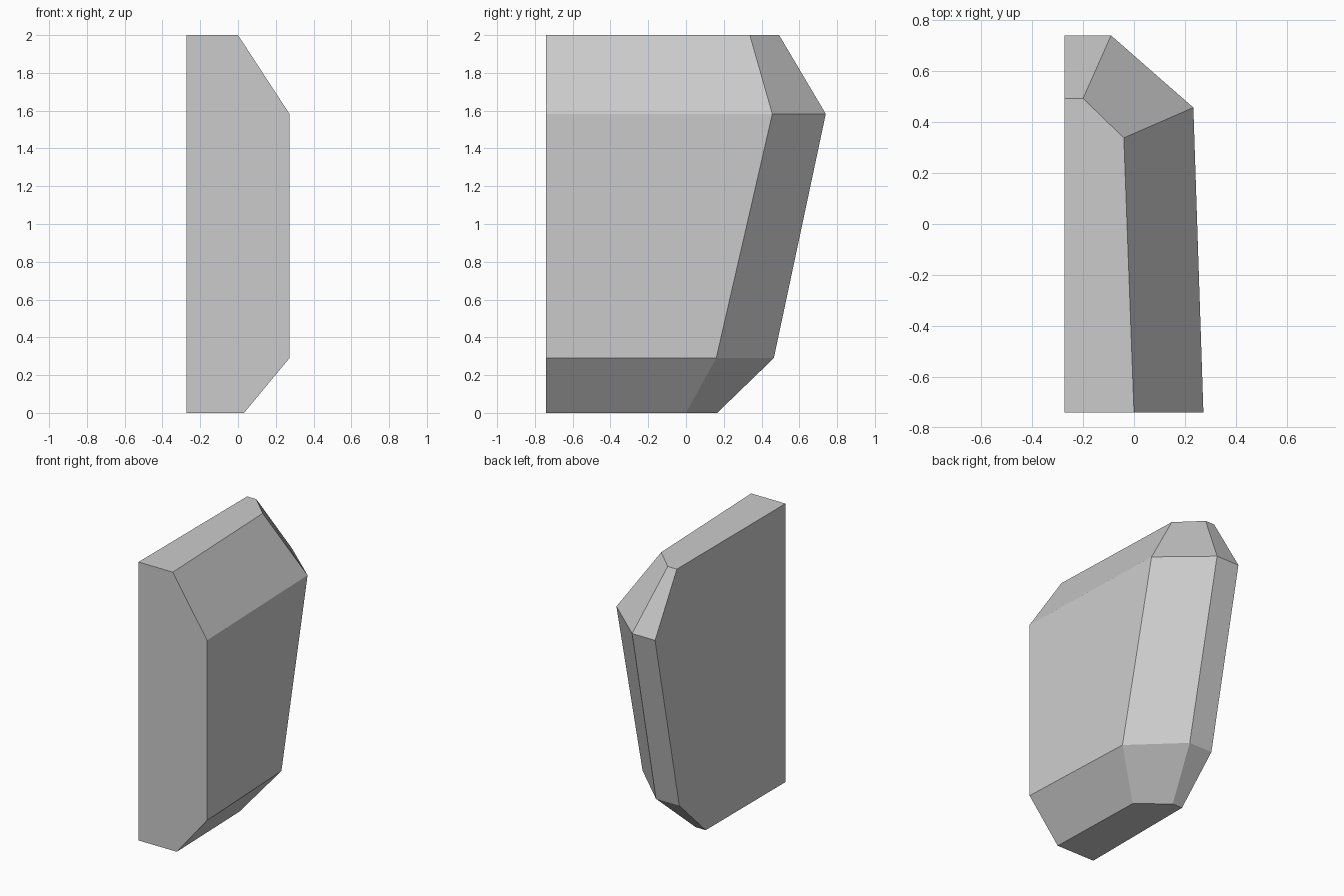
import bpy
import bmesh

if "Cube" in bpy.data.objects:
    bpy.data.objects.remove(bpy.data.objects["Cube"])

stone = bpy.data.materials.new("light_grey_stone")
stone.diffuse_color = (0.6, 0.6, 0.6, 1.0)
stone.use_nodes = True
stone.node_tree.nodes["Principled BSDF"].inputs["Base Color"].default_value = stone.diffuse_color

LEFT, FRONT = -0.2725, -0.74

# Each level: height, front right x, back right corner, back chamfer corner
levels = [
    (0.00, 0.032, (0.011, 0.0), (-0.193, 0.165)),
    (0.29, 0.2725, (0.233, 0.16), (-0.087, 0.465)),
    (1.583, 0.2725, (0.233, 0.457), (-0.09, 0.74)),
    (2.00, 0.0, (-0.04, 0.338), (-0.20, 0.493)),
]

# Faceted half slab: flat left and front, bevelled right and back
bm = bmesh.new()
rings = []
for z, right, corner, chamfer in levels:
    outline = [(LEFT, FRONT), (right, FRONT), corner, chamfer, (LEFT, chamfer[1])]
    rings.append([bm.verts.new((x, y, z)) for x, y in outline])

# Side facets between levels
for low, high in zip(rings, rings[1:]):
    for i in range(5):
        j = (i + 1) % 5
        bm.faces.new((low[i], low[j], high[j], high[i]))

# Bottom and top caps
bm.faces.new(rings[0][::-1])
bm.faces.new(rings[-1])
bmesh.ops.recalc_face_normals(bm, faces=bm.faces[:])

mesh = bpy.data.meshes.new("faceted_slab")
bm.to_mesh(mesh)
bm.free()
mesh.materials.append(stone)
slab = bpy.data.objects.new("faceted_slab", mesh)
bpy.context.collection.objects.link(slab)
